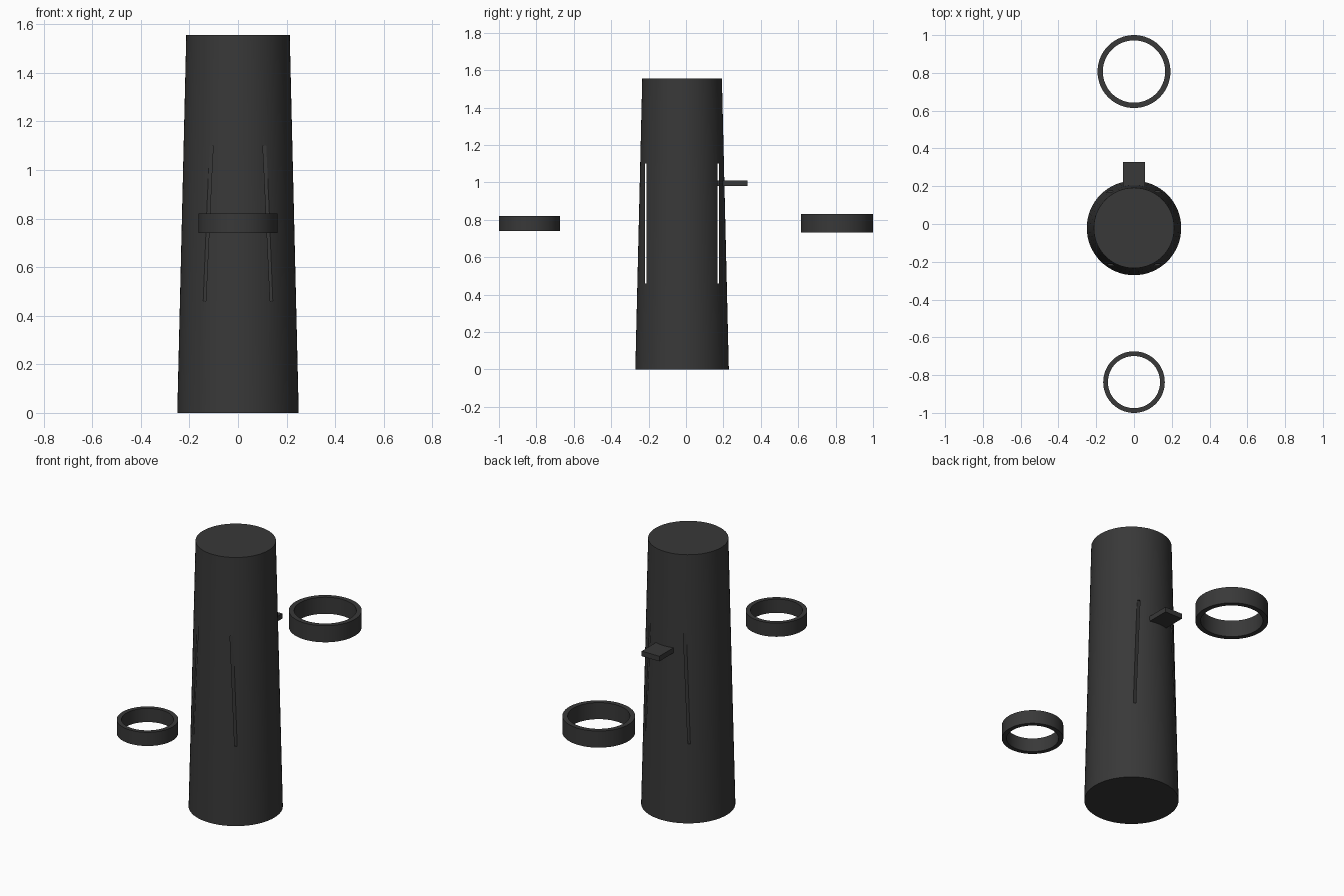
import bpy, bmesh
from mathutils import Matrix

if "Cube" in bpy.data.objects:
    bpy.data.objects.remove(bpy.data.objects["Cube"])

mat = bpy.data.materials.new("dark_grey")
mat.diffuse_color = (0.04, 0.04, 0.04, 1)
mat.use_nodes = True
mat.node_tree.nodes["Principled BSDF"].inputs["Base Color"].default_value = mat.diffuse_color


def add_mesh(name, bm):
    bmesh.ops.recalc_face_normals(bm, faces=bm.faces)
    me = bpy.data.meshes.new(name)
    bm.to_mesh(me)
    bm.free()
    ob = bpy.data.objects.new(name, me)
    bpy.context.collection.objects.link(ob)
    me.materials.append(mat)
    return ob


def box(name, lo, hi):
    bm = bmesh.new()
    size = [b - a for a, b in zip(lo, hi)]
    mid = [(a + b) / 2 for a, b in zip(lo, hi)]
    bmesh.ops.create_cube(bm, size=1, matrix=Matrix.Translation(mid) @ Matrix.Diagonal((*size, 1)))
    return add_mesh(name, bm)


def ring(name, y, outer, inner, z0, z1):
    bm = bmesh.new()
    verts = [bm.verts.new((r, 0, z)) for r, z in ((outer, z0), (outer, z1), (inner, z1), (inner, z0))]
    edges = [bm.edges.new((verts[i], verts[(i + 1) % 4])) for i in range(4)]
    bmesh.ops.spin(bm, geom=verts + edges, cent=(0, 0, 0), axis=(0, 0, 1),
                   angle=6.283185307, steps=64, use_merge=True)
    bmesh.ops.remove_doubles(bm, verts=bm.verts, dist=1e-5)
    bmesh.ops.translate(bm, verts=bm.verts, vec=(0, y, 0))
    return add_mesh(name, bm)


def smooth(ob):
    bpy.ops.object.select_all(action='DESELECT')
    ob.select_set(True)
    bpy.context.view_layer.objects.active = ob
    bpy.ops.object.shade_smooth_by_angle()


# Tapered body
H = 1.555
bm = bmesh.new()
bmesh.ops.create_cone(bm, cap_ends=True, segments=64, radius1=0.25, radius2=0.213,
                      depth=H, matrix=Matrix.Translation((0, -0.021, H / 2)))
body = add_mesh("tapered_body", bm)

# Narrow slots running from side to side near the front and back
for name, y in (("front_slot_cutter", -0.216), ("back_slot_cutter", 0.172)):
    cutter = box(name, (-0.4, y - 0.004, 0.46), (0.4, y + 0.004, 1.10))
    cutter.hide_render = True
    cutter.hide_set(True)
    mod = body.modifiers.new(name, 'BOOLEAN')
    mod.operation = 'DIFFERENCE'
    mod.solver = 'EXACT'
    mod.object = cutter

# Thumb tab on the back
box("back_tab", (-0.057, 0.14, 0.98), (0.057, 0.328, 1.01))

# Loose rings in front and behind
front = ring("front_ring", -0.837, 0.163, 0.138, 0.74, 0.82)
back = ring("back_ring", 0.807, 0.193, 0.165, 0.733, 0.83)

for ob in (body, front, back):
    smooth(ob)
